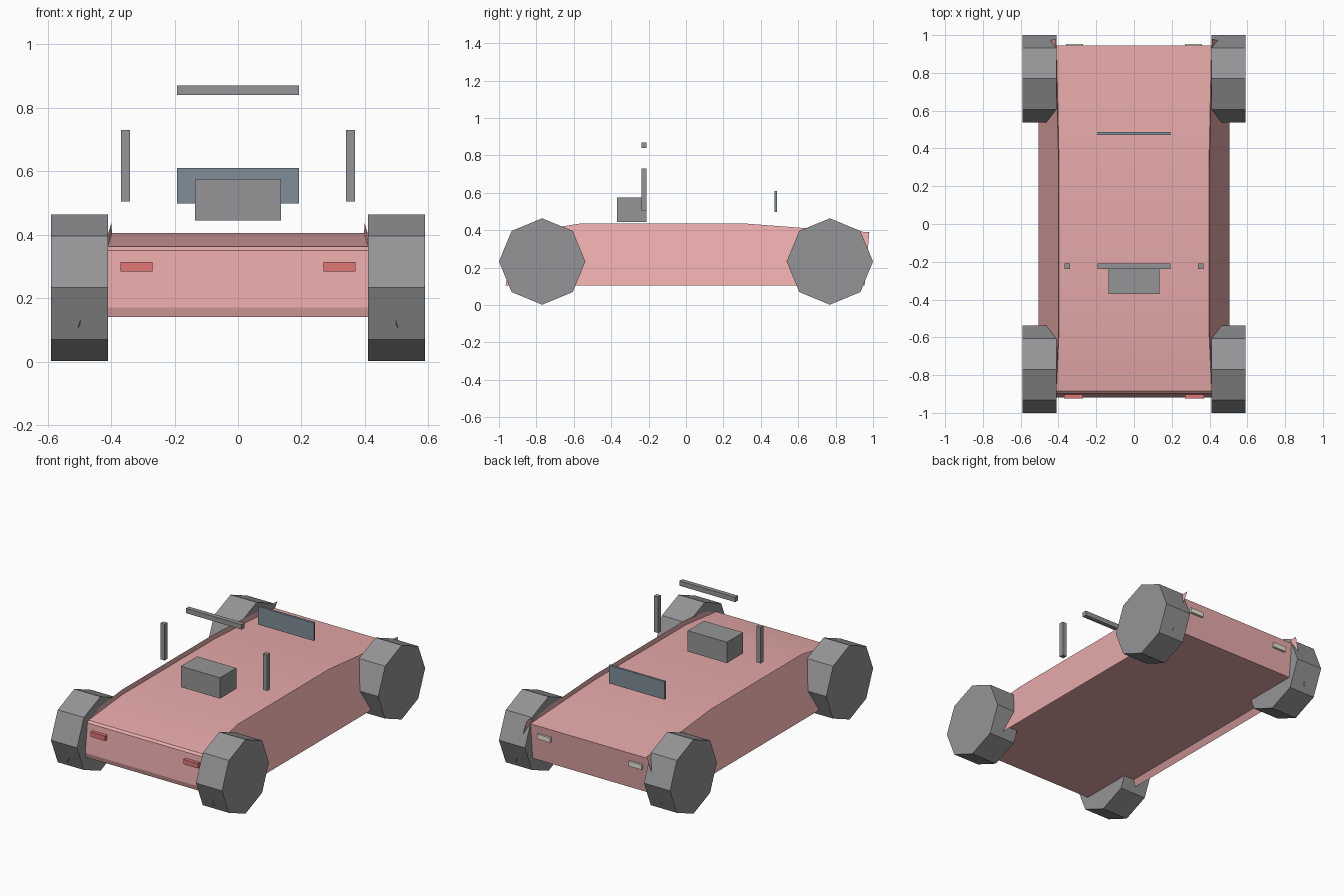
import bpy, bmesh, math
from mathutils import Matrix

if "Cube" in bpy.data.objects:
    bpy.data.objects.remove(bpy.data.objects["Cube"])


def material(name, rgb):
    m = bpy.data.materials.new(name)
    m.diffuse_color = (*rgb, 1)
    m.use_nodes = True
    m.node_tree.nodes["Principled BSDF"].inputs["Base Color"].default_value = m.diffuse_color
    return m


RED = material("body_red", (0.80, 0.40, 0.40))
DARK = material("dark_grey", (0.30, 0.30, 0.31))
GLASS = material("dark_glass", (0.22, 0.27, 0.32))
LAMP_RED = material("lamp_red", (0.75, 0.18, 0.18))
LAMP_PALE = material("lamp_pale", (0.80, 0.80, 0.68))


def make_object(name, bm, mat):
    bmesh.ops.recalc_face_normals(bm, faces=bm.faces)
    mesh = bpy.data.meshes.new(name)
    bm.to_mesh(mesh)
    bm.free()
    mesh.materials.append(mat)
    obj = bpy.data.objects.new(name, mesh)
    bpy.context.collection.objects.link(obj)
    return obj


def box(name, x, y, z, mat):
    """Box from (min, max) ranges on each axis."""
    bm = bmesh.new()
    size = [b - a for a, b in (x, y, z)]
    mid = [(a + b) / 2 for a, b in (x, y, z)]
    bmesh.ops.create_cube(bm, size=1, matrix=Matrix.Translation(mid) @ Matrix.Diagonal((*size, 1)))
    return make_object(name, bm, mat)


# Body: the inner profile spans the width, the outer one makes the raised side rims
outer = [(-.965, .105), (-.95, .17), (-.94, .355), (-.925, .38), (-.57, .435),
         (.33, .435), (.63, .412), (.98, .39), (.955, .105)]
inner = [(-.91, .14), (-.918, .17), (-.898, .35), (-.885, .362), (-.57, .405),
         (.33, .405), (.63, .385), (.945, .362), (.925, .14)]


def side_x(z):
    return 0.505 - 0.32 * (z - 0.105)


bm = bmesh.new()
n = len(outer)
rings = {}
for s in (-1, 1):
    rings[s, "out"] = [bm.verts.new((s * side_x(z), y, z)) for y, z in outer]
    rings[s, "in"] = [bm.verts.new((s * (side_x(z) - 0.012), y, z)) for y, z in inner]
    bm.faces.new(rings[s, "out"])
order = [(-1, "out"), (-1, "in"), (1, "in"), (1, "out")]
for a, b in zip(order, order[1:]):
    for i in range(n):
        j = (i + 1) % n
        bm.faces.new((rings[a][i], rings[a][j], rings[b][j], rings[b][i]))
body = make_object("body", bm, RED)
bpy.context.view_layer.objects.active = body
body.select_set(True)
bpy.ops.object.shade_smooth_by_angle(angle=math.radians(20))

# Eight-sided wheels
for side, s in (("left", -1), ("right", 1)):
    for end, e in (("front", -1), ("rear", 1)):
        bm = bmesh.new()
        place = (Matrix.Translation((s * 0.5, e * 0.769, 0.233))
                 @ Matrix.Rotation(math.pi / 2, 4, "Y"))
        bmesh.ops.create_cone(bm, cap_ends=True, segments=8, radius1=0.231,
                              radius2=0.231, depth=0.18, matrix=place)
        make_object(f"{end}_{side}_wheel", bm, DARK)

# Seat block, windscreen and roll bar
box("seat_block", (-.135, .135), (-.37, -.21), (.445, .575), DARK)
box("windscreen", (-.192, .192), (.472, .486), (.498, .61), GLASS)
box("top_bar", (-.192, .192), (-.238, -.21), (.84, .87), DARK)

# Mirrored posts and lamps
for side, s in (("left", -1), ("right", 1)):
    def span(a, b):
        return sorted((s * a, s * b))
    box(f"{side}_post", span(.34, .368), (-.238, -.21), (.505, .73), DARK)
    box(f"{side}_front_lamp", span(.27, .37), (-.923, -.895), (.284, .314), LAMP_RED)
    box(f"{side}_rear_lamp", span(.27, .36), (.925, .953), (.284, .314), LAMP_PALE)
